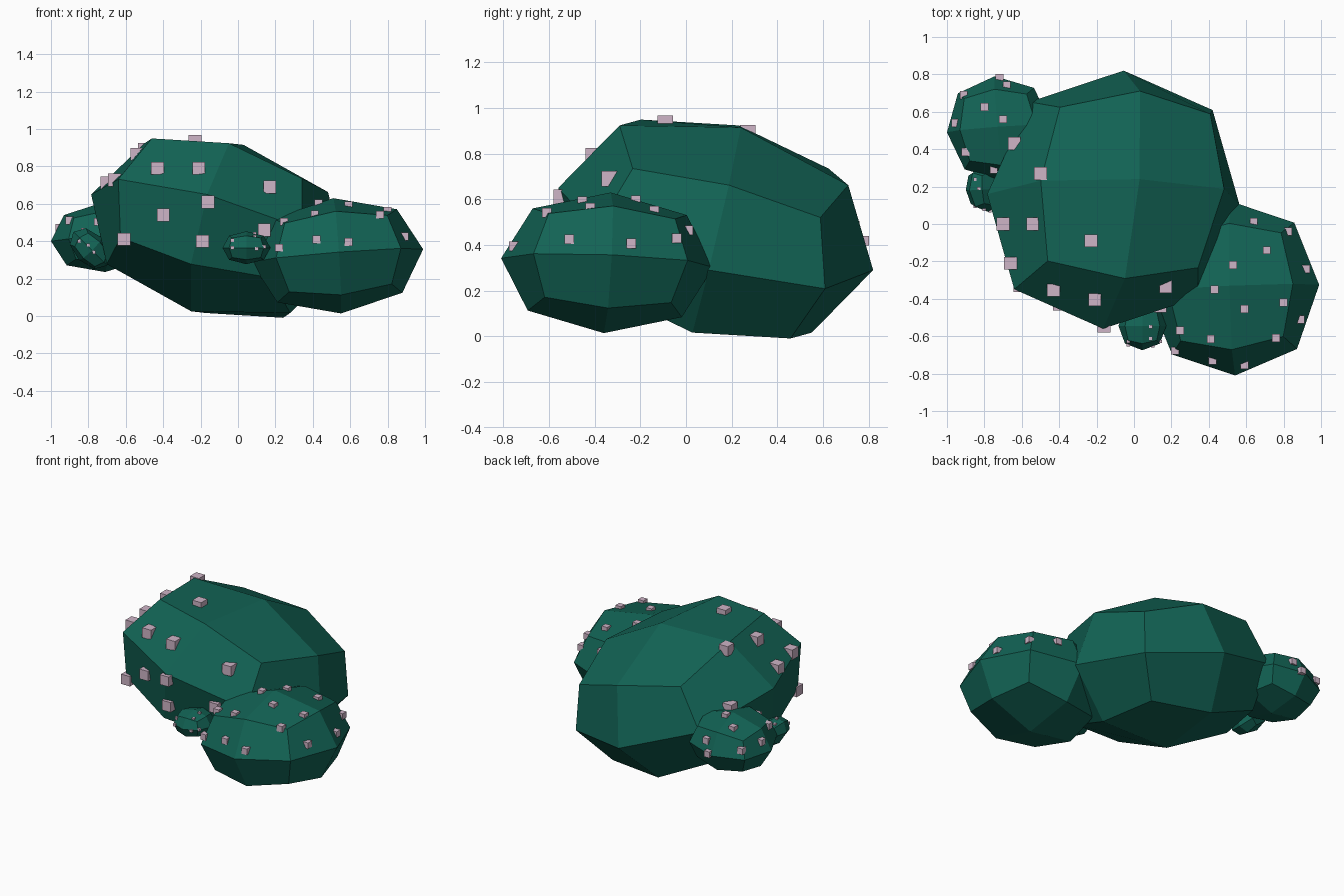
import bpy, bmesh
from mathutils import Matrix, Vector
from mathutils.bvhtree import BVHTree

if "Cube" in bpy.data.objects:
    bpy.data.objects.remove(bpy.data.objects["Cube"])


def material(name, color):
    m = bpy.data.materials.new(name)
    m.diffuse_color = color
    m.use_nodes = True
    m.node_tree.nodes["Principled BSDF"].inputs["Base Color"].default_value = m.diffuse_color
    return m


GREEN = material("leaf_green", (0.006, 0.125, 0.09, 1))
PINK = material("pale_pink", (0.62, 0.46, 0.57, 1))
CUBE = 2 / 0.8395   # a subdivided cube of this size has face centres 1 unit out


def new_object(name, bm, mat):
    me = bpy.data.meshes.new(name)
    bm.to_mesh(me)
    bm.free()
    me.materials.append(mat)
    ob = bpy.data.objects.new(name, me)
    bpy.context.collection.objects.link(ob)
    return ob


def clump(name, centre, ex, ey, ez):
    """Once-subdivided cube stretched along three half axes."""
    mat = Matrix((ex, ey, ez)).transposed().to_4x4()
    mat.translation = centre
    bm = bmesh.new()
    bmesh.ops.create_cube(bm, size=CUBE, matrix=mat)
    ob = new_object(name, bm, GREEN)
    sub = ob.modifiers.new("round", 'SUBSURF')
    sub.levels = sub.render_levels = 1
    return ob


def buds(name, ob, size, from_top=(), from_front=()):
    """Upright little cubes centred on the surface of a clump."""
    dg = bpy.context.evaluated_depsgraph_get()
    tree = BVHTree.FromObject(ob, dg)
    rays = [(Vector((x, y, 3)), Vector((0, 0, -1))) for x, y in from_top]
    rays += [(Vector((x, -3, z)), Vector((0, 1, 0))) for x, z in from_front]
    bm = bmesh.new()
    for origin, way in rays:
        hit = tree.ray_cast(origin, way)[0]
        if hit is None:   # just off the outline: use the nearest surface
            mid = origin + way * 2.6
            hit = tree.find_nearest(mid)[0]
        bmesh.ops.create_cube(bm, size=size, matrix=Matrix.Translation(hit))
    return new_object(name, bm, PINK)


# Leaf clumps
main = clump("main_clump", (-0.11, 0.13, 0.47),
             (0.675, -0.03, -0.18), (0.055, 0.69, -0.18), (0.14, 0.11, 0.445))
right = clump("right_clump", (0.53, -0.345, 0.322),
              (0.46, 0.02, 0.035), (-0.01, 0.465, -0.02), (-0.02, 0.015, 0.308))
left = clump("left_clump", (-0.72, 0.51, 0.42),
             (0.28, 0.02, 0.02), (-0.025, 0.28, -0.01), (-0.01, 0.01, 0.185))
front = clump("front_sprout", (0.045, -0.545, 0.365),
              (0.128, 0, 0), (0, 0.13, 0), (0, 0, 0.088))
side = clump("side_sprout", (-0.79, 0.19, 0.36),
             (0.09, 0.01, -0.09), (-0.01, 0.125, 0.01), (0.06, 0, 0.06))

# Buds on each clump
buds("main_buds", main, 0.068,
     [(-0.5, 0.27), (-0.54, 0), (-0.23, -0.09), (-0.7, 0), (-0.66, -0.21),
      (-0.64, 0.43)],
     [(-0.43, 0.79), (-0.21, 0.79), (0.17, 0.69), (-0.16, 0.61),
      (-0.40, 0.54), (-0.61, 0.41), (-0.19, 0.40), (0.14, 0.46)])
buds("right_buds", right, 0.042,
     [(0.53, -0.22), (0.71, -0.14), (0.43, -0.35), (0.59, -0.455),
      (0.80, -0.42), (0.41, -0.615), (0.245, -0.57), (0.76, -0.61),
      (0.64, 0.01), (0.825, -0.04), (0.92, -0.24)],
     [(0.22, 0.365), (0.42, 0.41), (0.59, 0.395), (0.89, 0.425)])
buds("left_buds", left, 0.042,
     [(-0.80, 0.625), (-0.70, 0.56), (-0.68, 0.74), (-0.72, 0.78),
      (-0.91, 0.69), (-0.955, 0.54), (-0.90, 0.385), (-0.75, 0.29)])
buds("front_sprout_buds", front, 0.018,
     [(0.09, -0.55)],
     [(-0.03, 0.405), (-0.03, 0.365), (0.09, 0.425), (0.10, 0.36),
      (0.14, 0.37)])
buds("side_sprout_buds", side, 0.018,
     [(-0.83, 0.19), (-0.85, 0.24)],
     [(-0.80, 0.38), (-0.85, 0.40), (-0.77, 0.34)])
